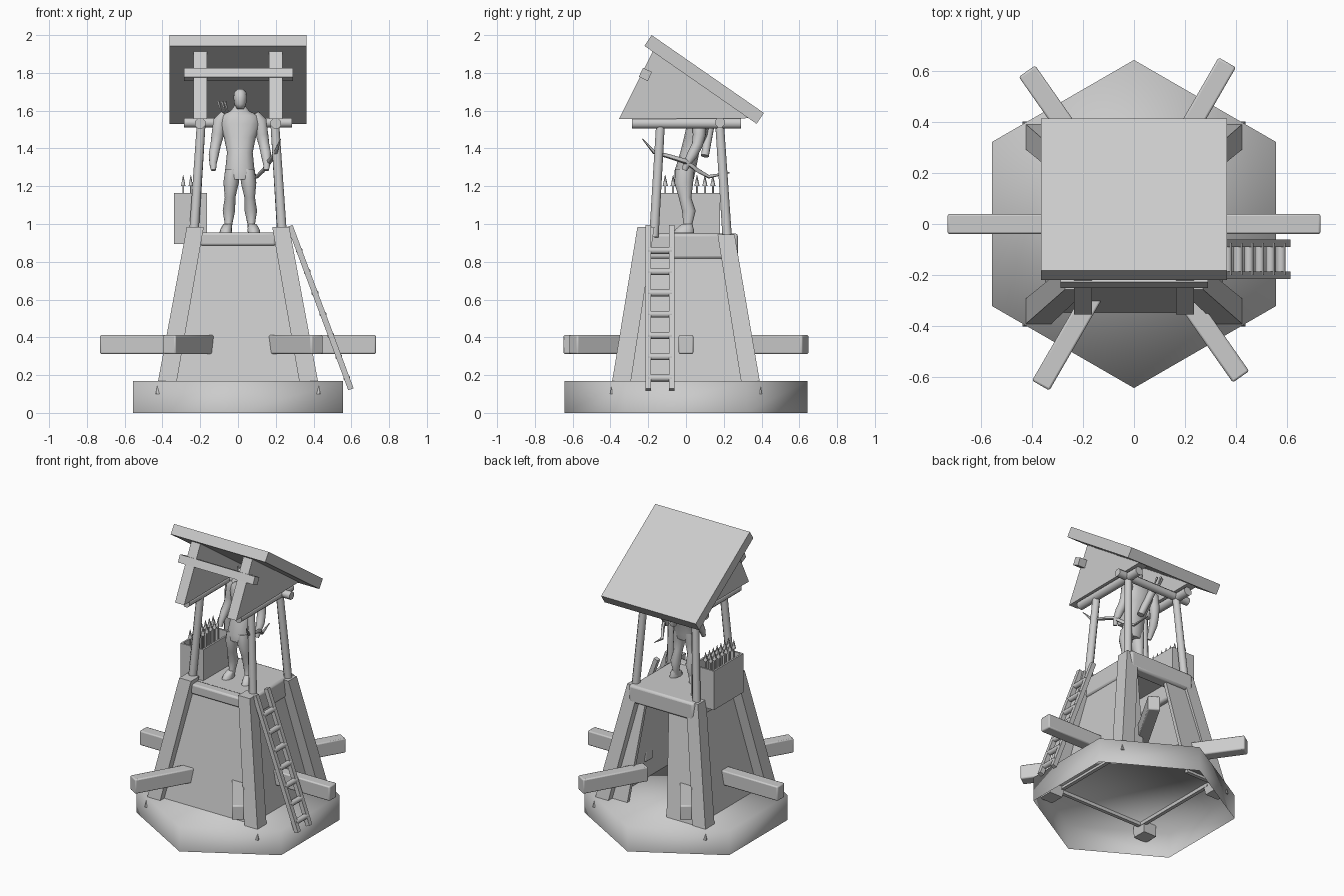
import bpy, bmesh, math
from mathutils import Vector

if "Cube" in bpy.data.objects:
    bpy.data.objects.remove(bpy.data.objects["Cube"])

grey = bpy.data.materials.new("light grey")
grey.diffuse_color = (0.6, 0.6, 0.6, 1)
grey.use_nodes = True
grey.node_tree.nodes["Principled BSDF"].inputs["Base Color"].default_value = grey.diffuse_color


def make(name, verts, faces, angle=35, bevel=0):
    me = bpy.data.meshes.new(name)
    me.from_pydata([tuple(v) for v in verts], [], faces)
    bm = bmesh.new()
    bm.from_mesh(me)
    bmesh.ops.recalc_face_normals(bm, faces=bm.faces)
    bm.to_mesh(me)
    bm.free()
    me.materials.append(grey)
    ob = bpy.data.objects.new(name, me)
    bpy.context.collection.objects.link(ob)
    if bevel:
        m = ob.modifiers.new("bevel", 'BEVEL')
        m.width, m.segments = bevel, 2
    bpy.ops.object.select_all(action='DESELECT')
    ob.select_set(True)
    bpy.context.view_layer.objects.active = ob
    bpy.ops.object.shade_smooth_by_angle(angle=math.radians(angle))
    return ob


def rings(name, loops, caps=(True, True), **kw):
    """Skin a list of equal-length vertex loops."""
    n = len(loops[0])
    verts = [v for lp in loops for v in lp]
    faces = [(r * n + i, r * n + (i + 1) % n, (r + 1) * n + (i + 1) % n, (r + 1) * n + i)
             for r in range(len(loops) - 1) for i in range(n)]
    if caps[0]:
        faces.append(tuple(range(n)))
    if caps[1]:
        faces.append(tuple(range(len(verts) - n, len(verts))))
    return make(name, verts, faces, **kw)


def box(name, x0, x1, y0, y1, z0, z1, **kw):
    return rings(name, [[(x0, y0, z), (x1, y0, z), (x1, y1, z), (x0, y1, z)] for z in (z0, z1)], **kw)


def tube(name, pts, radii, n=8, **kw):
    """Round bar along a path, one radius per point."""
    pts = [Vector(p) for p in pts]
    loops = []
    for i, p in enumerate(pts):
        d = (pts[min(i + 1, len(pts) - 1)] - pts[max(i - 1, 0)]).normalized()
        ref = Vector((0, 1, 0)) if abs(d.y) < 0.8 else Vector((0, 0, 1))
        u = d.cross(ref).normalized()
        w = d.cross(u)
        loops.append([p + radii[i] * (u * math.cos(a) + w * math.sin(a))
                      for a in (2 * math.pi * (k + .5) / n for k in range(n))])
    return rings(name, loops, angle=60, **kw)


def beam(name, p0, p1, w, h, **kw):
    """Square bar between two points: w across, h upward."""
    p0, p1 = Vector(p0), Vector(p1)
    d = (p1 - p0).normalized()
    ref = Vector((0, 0, 1)) if abs(d.z) < 0.8 else Vector((0, 1, 0))
    u = d.cross(ref).normalized() * w / 2
    v = u.cross(d).normalized() * h / 2
    return rings(name, [[p - u - v, p + u - v, p + u + v, p - u + v] for p in (p0, p1)], **kw)


def loft(name, secs, n=12):
    """Body part from horizontal ellipses (x, y, z, rx, ry)."""
    return rings(name, [[(x + a * math.cos(2 * math.pi * k / n), y + b * math.sin(2 * math.pi * k / n), z)
                         for k in range(n)] for x, y, z, a, b in secs], angle=70)


def prism(name, prof, x0, x1):
    """Side profile (y, z) extruded along x."""
    return rings(name, [[(x, y, z) for y, z in prof] for x in (x0, x1)])


# Hexagonal base, open underneath
hexa = [(0.642 * math.cos(math.radians(30 + 60 * k)), 0.642 * math.sin(math.radians(30 + 60 * k))) for k in range(6)]
rings("base", [[(x, y, z) for x, y in hexa] for z in (0, 0.17)], caps=(False, True), angle=100)

# Four leaning corner legs, their corners just piercing the base
for sx in (-1, 1):
    for sy in (-1, 1):
        top = 0.985 if sy < 0 else 0.945
        sec = [(0.386, 0.352, 0.1, 0.05), (0.226, 0.212, top, 0.045)]
        rings("tower_leg", [[(sx * x - h, sy * y - h, z), (sx * x + h, sy * y - h, z),
                             (sx * x + h, sy * y + h, z), (sx * x - h, sy * y + h, z)]
                            for x, y, z, h in sec])


# Sloping wall panels; the back has a doorway
def wall(name, a0, a1, b0, b1, side, out=0):
    def pt(t, z, inset):
        r = (0.35 if z < 0.5 else 0.21) - inset + out
        return (t, side[1] * r, z) if side[1] else (side[0] * r, t, z)
    rings(name, [[pt(a, z, 0), pt(b, z, 0), pt(b, z, 0.025), pt(a, z, 0.025)]
                 for a, b, z in ((a0, a1, 0.15), (b0, b1, 0.9))])


wall("front_wall", -0.35, 0.35, -0.2, 0.2, (0, -1))
wall("right_wall", -0.33, 0.33, -0.2, 0.2, (1, 0))
wall("left_wall", -0.33, 0.33, -0.2, 0.2, (-1, 0))
wall("back_wall_left", -0.35, -0.12, -0.2, -0.04, (0, 1), out=0.035)
wall("back_wall_right", 0.21, 0.35, 0.15, 0.2, (0, 1))

# Top beams and deck
box("front_beam", -0.2, 0.2, -0.235, -0.165, 0.885, 0.955, bevel=0.012)
box("back_beam", -0.25, 0.25, 0.19, 0.275, 0.83, 0.95, bevel=0.015)
for s in (-1, 1):
    box("side_beam", s * 0.2 - 0.035, s * 0.2 + 0.035, -0.2, 0.23, 0.815, 0.95, bevel=0.015)
box("deck", -0.2, 0.2, -0.2, 0.22, 0.925, 0.95)

# Six stakes radiating from the tower
for deg in (0, 60, 125, 180, 240, 305):
    c, s = math.cos(math.radians(deg)), math.sin(math.radians(deg))
    beam("stake", (0.28 * c, 0.28 * s, 0.362), (0.73 * c, 0.73 * s, 0.362), 0.078, 0.1, bevel=0.008)

# Roof posts, bearers, gables, crossbars and slanted roof
for s in (-1, 1):
    tube("front_post", [(s * 0.235, -0.17, 0.93), (s * 0.195, -0.135, 1.53)], [0.027, 0.025])
    tube("back_post", [(s * 0.235, 0.22, 0.9), (s * 0.195, 0.178, 1.53)], [0.027, 0.025])
    tube("roof_bearer", [(s * 0.2, -0.285, 1.533), (s * 0.2, 0.29, 1.533)], [0.03, 0.03])
    prism("gable", [(-0.355, 1.555), (-0.175, 1.915), (0.335, 1.56)], s * 0.2 - 0.035, s * 0.2 + 0.035)
tube("back_roof_bearer", [(-0.287, 0.18, 1.537), (0.287, 0.18, 1.537)], [0.027, 0.027])
prism("crossbar", [(-0.215 + 0.037 * math.cos(math.radians(20 + 90 * k)),
                    1.792 + 0.037 * math.sin(math.radians(20 + 90 * k))) for k in range(4)], -0.287, 0.29)
prism("roof", [(-0.182, 2.0), (0.412, 1.588), (0.374, 1.53), (-0.22, 1.943)], -0.363, 0.363)

# Ladder on the right side
for y in (-0.2, -0.075):
    beam("ladder_rail", (0.275, y, 0.99), (0.598, y, 0.125), 0.03, 0.03)
for k in range(7):
    z = 0.185 + 0.1125 * k
    x = 0.598 - (z - 0.125) * 0.373
    tube("ladder_rung", [(x, -0.2, z), (x, -0.075, z)], [0.019, 0.019])

# Ammunition box with arrows
bx0, bx1, by0, by1, bz0, bz1 = -0.34, -0.165, -0.145, 0.18, 0.895, 1.165
t = 0.012
for x in (bx0, bx1 - t):
    box("arrow_box_side", x, x + t, by0, by1, bz0, bz1)
for y in (by0, by1 - t):
    box("arrow_box_end", bx0, bx1, y, y + t, bz0, bz1)
box("arrow_box_bottom", bx0, bx1, by0, by1, bz0, bz0 + t)
for x in (-0.29, -0.25):
    for k in range(7):
        y = -0.11 + 0.042 * k
        tube("arrow", [(x, y, 0.91), (x, y, 1.2), (x, y, 1.2), (x, y, 1.26)],
             [0.005, 0.005, 0.014, 0.001], n=6)

# Guard: torso, head, limbs
loft("guard_torso", [(0.01, -0.01, 1.235, 0.07, 0.05), (0.01, -0.005, 1.28, 0.078, 0.056),
                     (0.01, 0.02, 1.38, 0.068, 0.05), (0.01, 0.05, 1.46, 0.085, 0.06),
                     (0.01, 0.065, 1.53, 0.11, 0.06), (0.01, 0.065, 1.575, 0.1, 0.05),
                     (0.01, 0.06, 1.598, 0.05, 0.035), (0.01, 0.05, 1.63, 0.026, 0.03)])
loft("guard_head", [(0.012, 0.035, 1.61, 0.02, 0.025), (0.012, 0.035, 1.635, 0.031, 0.04),
                    (0.012, 0.04, 1.67, 0.036, 0.045), (0.012, 0.04, 1.7, 0.031, 0.037),
                    (0.012, 0.04, 1.715, 0.012, 0.015)])
for s in (-1, 1):
    c = 0.01
    loft("guard_leg", [(c + s * 0.065, 0.0, 0.96, 0.022, 0.03), (c + s * 0.06, 0.01, 1.0, 0.02, 0.024),
                       (c + s * 0.058, 0.015, 1.07, 0.033, 0.036), (c + s * 0.052, -0.005, 1.14, 0.028, 0.033),
                       (c + s * 0.046, -0.012, 1.22, 0.041, 0.05), (c + s * 0.04, -0.005, 1.29, 0.038, 0.05)])
    loft("guard_foot", [(c + s * 0.075, -0.012, 0.952, 0.033, 0.055), (c + s * 0.073, -0.008, 0.97, 0.032, 0.05),
                        (c + s * 0.066, 0.005, 1.0, 0.022, 0.028)])
    tube("guard_arm", [(c + s * 0.08, 0.065, 1.585), (c + s * 0.105, 0.07, 1.545), (c + s * 0.118, 0.07, 1.47),
                       (c + s * 0.128, 0.06, 1.42), (c + s * 0.138, 0.035, 1.37),
                       (c + s * 0.142, 0.005, 1.32), (c + s * 0.14, -0.008, 1.285)],
         [0.022, 0.038, 0.034, 0.029, 0.028, 0.02, 0.014], n=10)

# Bow held level in the right hand side of the view
tube("bow", [(0.225, -0.23, 1.45), (0.2, -0.17, 1.38), (0.185, -0.08, 1.355), (0.165, 0.0, 1.33),
             (0.135, 0.06, 1.285), (0.1, 0.12, 1.25), (0.08, 0.23, 1.272)],
     [0.003, 0.01, 0.012, 0.014, 0.012, 0.01, 0.003], n=6)

# Quiver on the guard's back
tube("quiver", [(0.03, 0.1, 1.36), (-0.05, 0.135, 1.57)], [0.022, 0.026])
for dx, dy in ((-0.02, 0), (0, 0.012), (0.015, -0.008)):
    tube("quiver_arrow", [(-0.045 + dx, 0.133 + dy, 1.55), (-0.07 + dx, 0.145 + dy, 1.6),
                          (-0.085 + dx, 0.15 + dy, 1.65)], [0.003, 0.004, 0.008], n=5)
